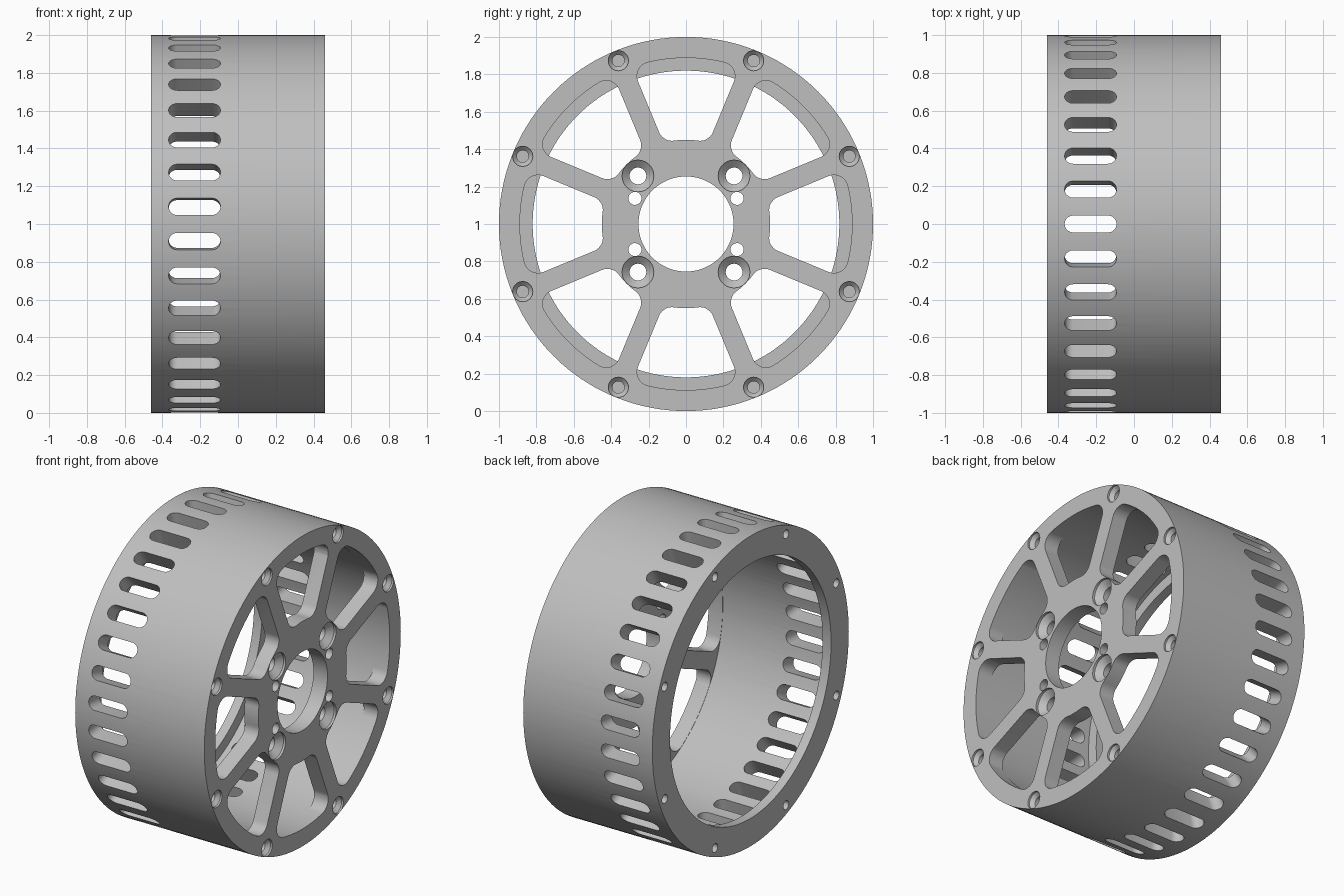
import bpy
import bmesh
from math import sin, cos, asin, pi, radians
from mathutils import Matrix, Vector

if "Cube" in bpy.data.objects:
    bpy.data.objects.remove(bpy.data.objects["Cube"])

HALF = 0.46       # half width of the wheel along x
R_WALL = 0.89     # inside radius of the drum
PLATE = 0.1       # thickness of the spoked plate
TURN = Matrix.Rotation(pi / 2, 4, 'Y') @ Matrix.Rotation(pi / 2, 4, 'Z')  # local z -> world x
LIFT = Matrix.Translation((0, 0, 1))

metal = bpy.data.materials.new("grey metal")
metal.use_nodes = True
GREY = (0.52, 0.52, 0.52, 1)
metal.diffuse_color = GREY
metal.node_tree.nodes["Principled BSDF"].inputs["Base Color"].default_value = GREY


def finish(name, bm):
    bmesh.ops.recalc_face_normals(bm, faces=bm.faces)
    mesh = bpy.data.meshes.new(name)
    bm.to_mesh(mesh)
    bm.free()
    obj = bpy.data.objects.new(name, mesh)
    bpy.context.collection.objects.link(obj)
    mesh.materials.append(metal)
    return obj


def revolve(bm, profile, steps, matrix):
    """Turn a closed (radius, height) profile around local z."""
    rings = []
    for i in range(steps):
        a = 2 * pi * i / steps
        rings.append([bm.verts.new(matrix @ Vector((r * cos(a), r * sin(a), h)))
                      for r, h in profile])
    n = len(profile)
    for i in range(steps):
        p, q = rings[i], rings[(i + 1) % steps]
        for j in range(n):
            k = (j + 1) % n
            bm.faces.new((p[j], q[j], q[k], p[k]))


def prism(bm, outline, low, high, matrix):
    """Extrude a 2D outline between two local heights."""
    a = [bm.verts.new(matrix @ Vector((x, y, low))) for x, y in outline]
    b = [bm.verts.new(matrix @ Vector((x, y, high))) for x, y in outline]
    bm.faces.new(a)
    bm.faces.new(b)
    for i in range(len(a)):
        j = (i + 1) % len(a)
        bm.faces.new((a[i], a[j], b[j], b[i]))


def arc(cx, cy, r, start, end, steps):
    return [(cx + r * cos(start + (end - start) * i / steps),
             cy + r * sin(start + (end - start) * i / steps)) for i in range(steps + 1)]


def hole(bm, x, y, stages, matrix):
    """Round hole made of (radius, height) stages, stacked upwards."""
    steps = 24
    rings = [[bm.verts.new(matrix @ Vector((x + px, y + py, h)))
              for px, py in arc(0, 0, r, 0, 2 * pi, steps)[:-1]] for r, h in stages]
    bm.faces.new(rings[0])
    bm.faces.new(rings[-1])
    for p, q in zip(rings, rings[1:]):
        for i in range(steps):
            j = (i + 1) % steps
            bm.faces.new((p[i], p[j], q[j], q[i]))


def window_outline(inner, outer, half_spoke, fillet):
    """Rounded opening between two spokes, centred on local +x."""
    spoke = pi / 8
    ro, ri = outer - fillet, inner + fillet
    ao = spoke - asin((half_spoke + fillet) / ro)
    ai = spoke - asin((half_spoke + fillet) / ri)
    side = spoke + pi / 2
    half = arc(0, 0, outer, 0, ao, 8)[:-1]
    half += arc(ro * cos(ao), ro * sin(ao), fillet, ao, side, 8)
    half += arc(ri * cos(ai), ri * sin(ai), fillet, side, ai + pi, 8)
    half += arc(0, 0, inner, ai, 0, 4)[1:]
    return half + [(x, -y) for x, y in reversed(half[1:-1])]


# Drum, rear lip and front plate as one turned profile
bm = bmesh.new()
back = HALF - PLATE
revolve(bm, [(0.254, HALF), (1, HALF), (1, -HALF), (0.82, -HALF), (0.82, -0.4),
             (R_WALL, -0.4), (R_WALL, back), (0.254, back)], 136, LIFT @ TURN)
wheel = finish("wheel_drum", bm)

# Eight windows between the spokes
cut = bmesh.new()
outline = window_outline(0.45, R_WALL - 0.002, 0.055, 0.075)
for k in range(8):
    prism(cut, outline, back - 0.03, HALF + 0.05,
          LIFT @ TURN @ Matrix.Rotation(k * pi / 4, 4, 'Z'))

# Hub bolt holes with countersinks, and plain pin holes beside them
top = HALF + 0.02
for sy in (-1, 1):
    for sz in (-1, 1):
        hole(cut, sy * 0.257, sz * 0.257,
             [(0.045, back - 0.03), (0.045, HALF - 0.05), (0.085, HALF - 0.015), (0.085, top)],
             LIFT @ TURN)
        hole(cut, sy * 0.273, sz * 0.137, [(0.035, back - 0.03), (0.035, top)], LIFT @ TURN)

# Blind screw holes round both rims, countersunk at the front
for k in range(8):
    a = radians(22.5 + 45 * k)
    y, z = 0.945 * cos(a), 0.945 * sin(a)
    hole(cut, y, z, [(0.032, HALF - 0.13), (0.032, HALF - 0.035), (0.054, HALF - 0.012),
                     (0.054, top)], LIFT @ TURN)
    hole(cut, y, z, [(0.028, -HALF - 0.02), (0.028, -HALF + 0.05)], LIFT @ TURN)

# Ring of vent slots through the drum wall
SLOTS, LENGTH, WIDTH, MIDDLE = 34, 0.275, 0.09, -0.23
r, reach = WIDTH / 2, (LENGTH - WIDTH) / 2
slot = arc(MIDDLE + reach, 0, r, -pi / 2, pi / 2, 10) + arc(MIDDLE - reach, 0, r, pi / 2, 1.5 * pi, 10)
for k in range(SLOTS):
    prism(cut, slot, 0.84, 1.05, LIFT @ Matrix.Rotation(2 * pi * k / SLOTS, 4, 'X'))

cutter = finish("hole_cutter", cut)
cutter.hide_render = True
cutter.hide_viewport = True

# Apply the cuts and shade
mod = wheel.modifiers.new("openings", 'BOOLEAN')
mod.operation = 'DIFFERENCE'
mod.solver = 'EXACT'
mod.object = cutter
bpy.context.view_layer.objects.active = wheel
wheel.select_set(True)
bpy.ops.object.modifier_apply(modifier=mod.name)
bpy.data.objects.remove(cutter)
bpy.ops.object.shade_smooth_by_angle(angle=radians(30))
